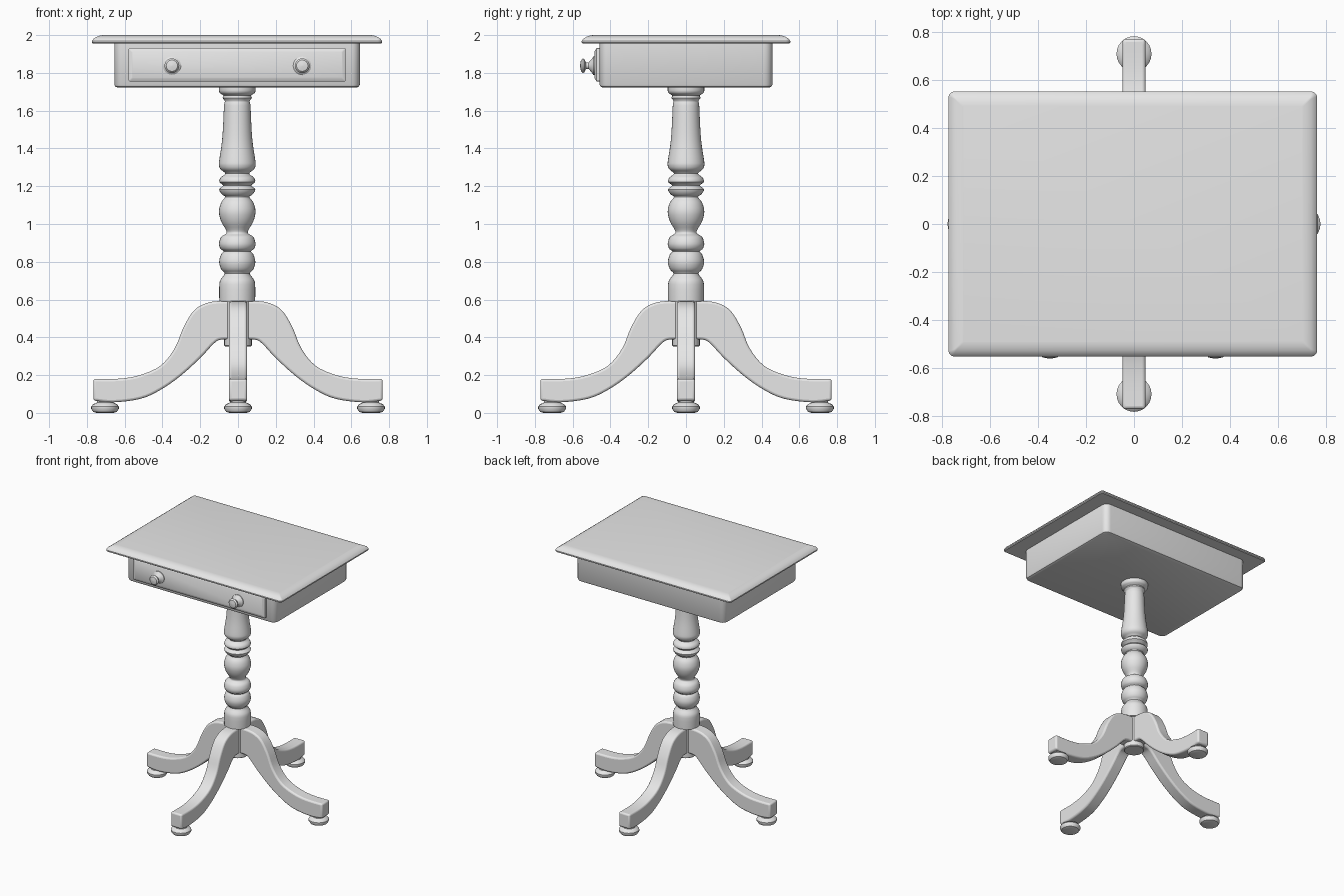
import bpy, bmesh, math
from mathutils import Matrix, Vector

cube = bpy.data.objects.get("Cube")
if cube:
    bpy.data.objects.remove(cube, do_unlink=True)

grey = bpy.data.materials.new("plain grey")
grey.use_nodes = True
grey.diffuse_color = (0.8, 0.8, 0.8, 1)
grey.node_tree.nodes["Principled BSDF"].inputs["Base Color"].default_value = (0.8, 0.8, 0.8, 1)

FRONT = Matrix.Rotation(math.radians(90), 4, "X")  # local z points to the front


def finish(name, bm, matrix=Matrix(), bevel=0, angle=35):
    bmesh.ops.remove_doubles(bm, verts=bm.verts, dist=1e-5)
    bmesh.ops.recalc_face_normals(bm, faces=bm.faces)
    mesh = bpy.data.meshes.new(name)
    bm.to_mesh(mesh)
    bm.free()
    mesh.materials.append(grey)
    ob = bpy.data.objects.new(name, mesh)
    bpy.context.collection.objects.link(ob)
    ob.matrix_world = matrix
    bpy.ops.object.select_all(action="DESELECT")
    ob.select_set(True)
    bpy.context.view_layer.objects.active = ob
    bpy.ops.object.shade_smooth_by_angle(angle=math.radians(angle))
    if bevel:
        mod = ob.modifiers.new("rounded edges", "BEVEL")
        mod.width, mod.segments = bevel, 3
        mod.limit_method, mod.angle_limit = "ANGLE", math.radians(50)
    return ob


def spline(points, steps):
    """Smooth curve through the given 2D points."""
    p = [Vector(q) for q in points]
    p = [p[0]] + p + [p[-1]]
    out = []
    for a, b, c, d in zip(p, p[1:], p[2:], p[3:]):
        for i in range(steps):
            t = i / steps
            out.append(0.5 * (2 * b + (c - a) * t + (2 * a - 5 * b + 4 * c - d) * t ** 2
                              + (3 * b - a - 3 * c + d) * t ** 3))
    return out + [p[-1]]


def loft(name, rings, matrix=Matrix(), angle=35):
    """Skin a stack of closed rings and cap both ends."""
    bm = bmesh.new()
    loops = [[bm.verts.new(co) for co in ring] for ring in rings]
    for low, high in zip(loops, loops[1:]):
        for i in range(len(low)):
            j = (i + 1) % len(low)
            bm.faces.new((low[i], low[j], high[j], high[i]))
    bm.faces.new(loops[0])
    bm.faces.new(loops[-1])
    return finish(name, bm, matrix, angle=angle)


def lathe(name, profile, matrix=Matrix(), sides=32):
    turns = [2 * math.pi * i / sides for i in range(sides)]
    return loft(name, [[(r * math.cos(a), r * math.sin(a), z) for a in turns]
                       for r, z in profile], matrix)


def slab(name, half_x, half_y, radius, profile, matrix=Matrix()):
    """Rounded rectangle stacked through (inset, height) pairs."""
    def ring(inset, z):
        r = max(radius - inset, 0.006)
        pts = []
        for k, (sx, sy) in enumerate([(1, 1), (-1, 1), (-1, -1), (1, -1)]):
            for i in range(6):
                a = math.pi / 2 * (k + i / 5)
                pts.append((sx * (half_x - inset - r) + r * math.cos(a),
                            sy * (half_y - inset - r) + r * math.sin(a), z))
        return pts
    return loft(name, [ring(*p) for p in profile], matrix)


# Table top and drawer case
upper = Matrix.Translation((-0.005, 0, 0))
slab("table_top", 0.768, 0.552, 0.025,
     [(0.006, 1.955), (0, 1.96), (0, 1.969), (0.009, 1.981), (0.025, 1.991), (0.042, 1.997), (0.06, 2.0)],
     upper)
slab("drawer_case", 0.65, 0.458, 0.045,
     [(0.018, 1.722), (0.006, 1.727), (0, 1.738), (0, 1.958)], upper)

# Drawer front and its two knobs
slab("drawer_front", 0.574, 0.088, 0.004,
     [(0, 0.44), (0, 0.474), (0.018, 0.485)], Matrix.Translation((-0.005, 0, 1.843)) @ FRONT)
knob = [(0.048, 0.48), (0.048, 0.491), (0.032, 0.502), (0.018, 0.515), (0.018, 0.53),
        (0.035, 0.538), (0.039, 0.546), (0.03, 0.556), (0.004, 0.561)]
for side, x in (("right", -0.35), ("left", 0.34)):
    lathe(side + "_knob", knob, Matrix.Translation((x, 0, 1.838)) @ FRONT, 24)

# Turned column
column = [(0.095, 0.59), (0.095, 0.68), (0.085, 0.71), (0.066, 0.738), (0.085, 0.76),
          (0.096, 0.8), (0.085, 0.84), (0.072, 0.855), (0.088, 0.868), (0.097, 0.895),
          (0.085, 0.932), (0.058, 0.95), (0.06, 0.97), (0.085, 1.013), (0.097, 1.066),
          (0.085, 1.114), (0.064, 1.143), (0.08, 1.156), (0.096, 1.183), (0.074, 1.204),
          (0.095, 1.222), (0.088, 1.246), (0.063, 1.267), (0.088, 1.289), (0.097, 1.31),
          (0.096, 1.335), (0.083, 1.42), (0.076, 1.5), (0.07, 1.627), (0.066, 1.65),
          (0.077, 1.668), (0.073, 1.68), (0.095, 1.697), (0.097, 1.725)]
lathe("column", spline(column, 3), Matrix.Translation((-0.004, 0, 0)))
lathe("column_core", [(0.068, 0.352), (0.073, 0.357), (0.073, 0.6)])

# Four curved legs with bun feet
leg_top = [(0.02, 0.592), (0.1, 0.592), (0.17, 0.58), (0.235, 0.54), (0.29, 0.45), (0.335, 0.342),
           (0.41, 0.25), (0.52, 0.2), (0.63, 0.181), (0.766, 0.18)]
leg_under = [(0.766, 0.066), (0.66, 0.056), (0.515, 0.075), (0.41, 0.122), (0.305, 0.195),
             (0.2, 0.29), (0.13, 0.365), (0.09, 0.388), (0.02, 0.388)]
outline = spline(leg_top, 4) + spline(leg_under, 4)
foot = [(0.045, 0), (0.063, 0.006), (0.073, 0.022), (0.073, 0.034), (0.062, 0.047),
        (0.044, 0.054), (0.04, 0.075)]
for k, place in enumerate(("left", "back", "right", "front")):
    turn = Matrix.Rotation(k * math.pi / 2, 4, "Z")
    if k % 2:
        turn = turn @ Matrix.Diagonal((1.007, 1, 1, 1))
    bm = bmesh.new()
    face = bm.faces.new([bm.verts.new((p.x, -0.048, p.y)) for p in outline])
    grown = bmesh.ops.extrude_face_region(bm, geom=[face])["geom"]
    moved = [v for v in grown if isinstance(v, bmesh.types.BMVert)]
    bmesh.ops.translate(bm, verts=moved, vec=(0, 0.096, 0))
    finish(place + "_leg", bm, turn, bevel=0.016)
    lathe(place + "_foot", foot, turn @ Matrix.Translation((0.704, 0, 0)), 24)
